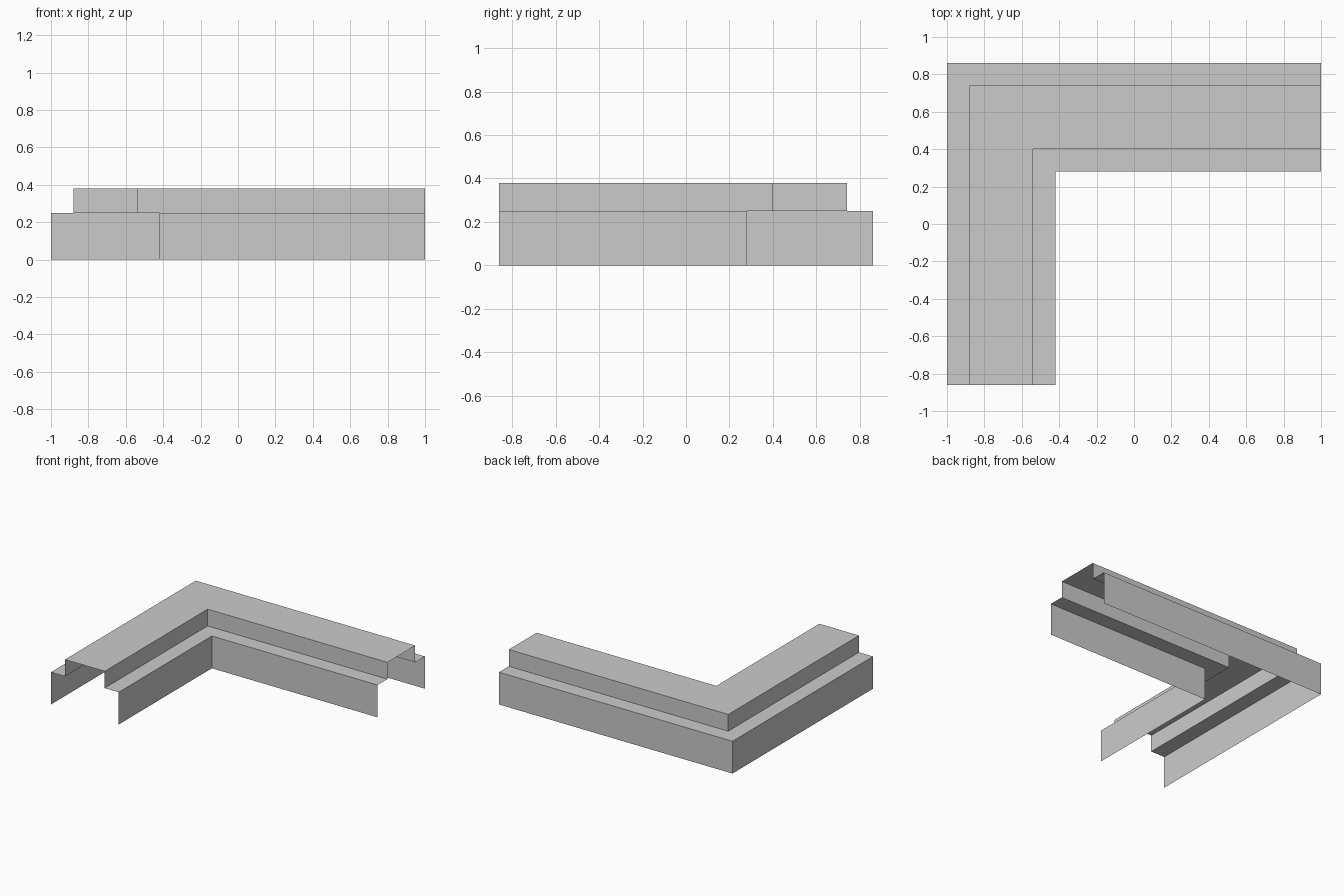
import bpy
import bmesh

if "Cube" in bpy.data.objects:
    bpy.data.objects.remove(bpy.data.objects["Cube"], do_unlink=True)

# Plain grey material
GREY = (0.6, 0.6, 0.6, 1.0)
mat = bpy.data.materials.new("light_grey")
mat.use_nodes = True
mat.diffuse_color = GREY
mat.node_tree.nodes["Principled BSDF"].inputs["Base Color"].default_value = GREY

# Outer corner and far ends of the two arms
CORNER_X, CORNER_Y = -1.0, 0.86
END_X, END_Y = 1.0, -0.86

# Stepped cross-section: distance in from the outer edge, height
PROFILE = [(0, 0), (0, 0.25), (0.12, 0.25), (0.12, 0.38),
           (0.46, 0.38), (0.46, 0.25), (0.58, 0.25), (0.58, 0)]

# Open shell: the section swept along both arms with a mitred corner
bm = bmesh.new()
rows = []
for inset, z in PROFILE:
    x, y = CORNER_X + inset, CORNER_Y - inset
    rows.append([bm.verts.new(p) for p in
                 ((x, END_Y, z), (x, y, z), (END_X, y, z))])
for a, b in zip(rows, rows[1:]):
    for i in range(2):
        bm.faces.new((a[i], b[i], b[i + 1], a[i + 1]))
bm.normal_update()

mesh = bpy.data.meshes.new("corner_channel")
bm.to_mesh(mesh)
bm.free()
mesh.materials.append(mat)
channel = bpy.data.objects.new("corner_channel", mesh)
bpy.context.collection.objects.link(channel)
